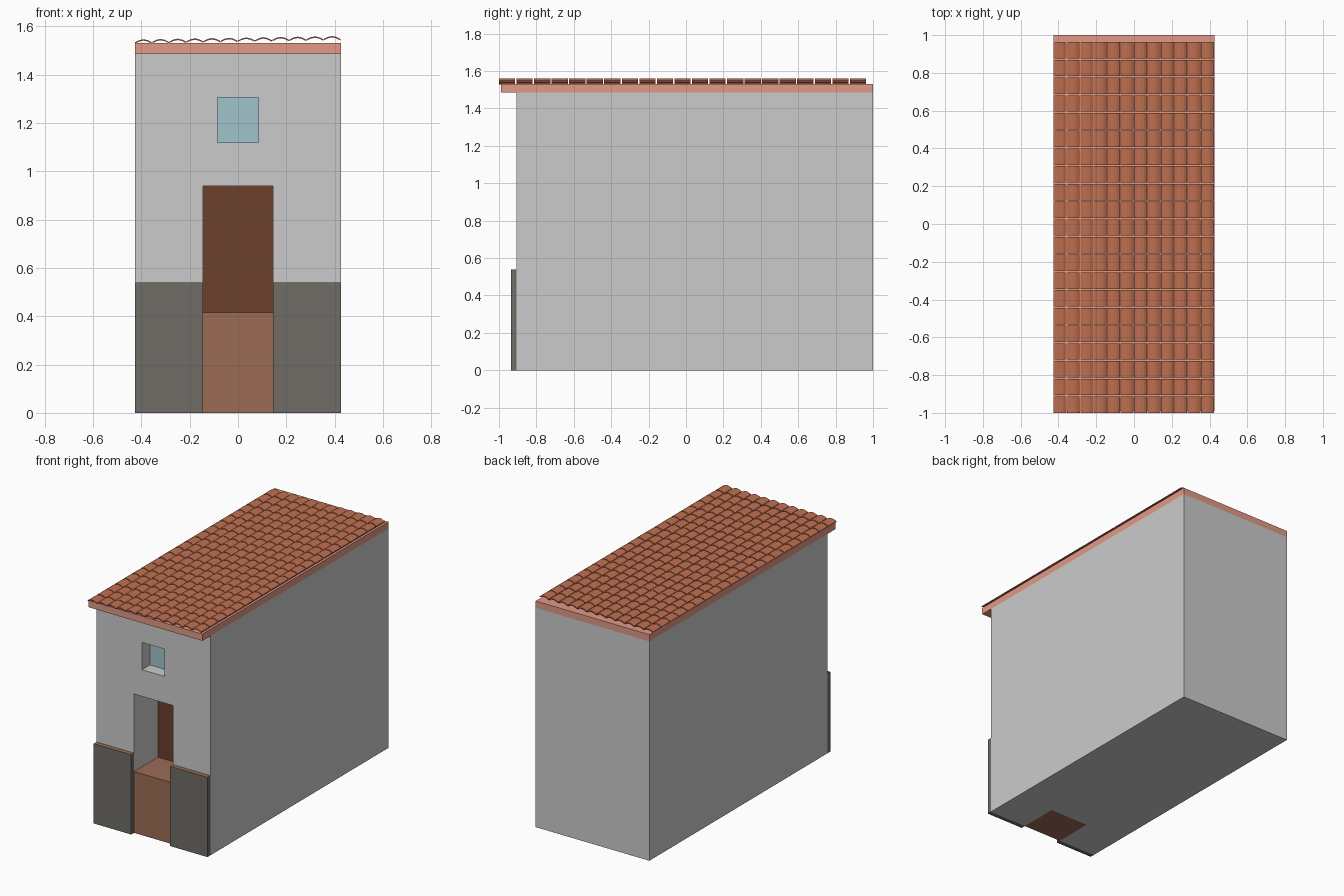
import bpy, bmesh, math

if "Cube" in bpy.data.objects:
    bpy.data.objects.remove(bpy.data.objects["Cube"])


def material(name, rgb):
    m = bpy.data.materials.new(name)
    m.diffuse_color = (*rgb, 1)
    m.use_nodes = True
    m.node_tree.nodes["Principled BSDF"].inputs["Base Color"].default_value = m.diffuse_color
    return m


def finish(name, bm, *mats):
    bmesh.ops.recalc_face_normals(bm, faces=bm.faces)
    me = bpy.data.meshes.new(name)
    bm.to_mesh(me)
    bm.free()
    for m in mats:
        me.materials.append(m)
    ob = bpy.data.objects.new(name, me)
    bpy.context.collection.objects.link(ob)
    return ob


def box(name, x, y, z, *mats):
    """Box from (min, max) ranges; a second material goes on the top face."""
    bm = bmesh.new()
    bmesh.ops.create_cube(bm, size=1)
    for v in bm.verts:
        v.co = [r[0] if c < 0 else r[1] for c, r in zip(v.co, (x, y, z))]
    bm.normal_update()
    if len(mats) > 1:
        for f in bm.faces:
            f.material_index = int(f.normal.z > 0.9)
    return finish(name, bm, *mats)


terracotta = material("terracotta", (0.52, 0.16, 0.08))
pink = material("pink_plaster", (0.75, 0.32, 0.24))
door_brown = material("door_brown", (0.15, 0.05, 0.027))
step_brown = material("step_brown", (0.33, 0.15, 0.09))
glass = material("window_blue", (0.35, 0.55, 0.6))
stone = material("dark_stone", (0.16, 0.15, 0.135))

W, FRONT = 0.426, -0.905

# Walls with recesses for the doorway and window
walls = box("walls", (-W, W), (FRONT, 1), (0, 1.485))
openings = {
    "doorway_cutter": ((-0.145, 0.145), (-1.1, -0.64), (-0.1, 0.94)),
    "window_cutter": ((-0.085, 0.085), (-1.1, -0.81), (1.12, 1.305)),
}
for name, dims in openings.items():
    cutter = box(name, *dims)
    cutter.hide_render = True
    cutter.hide_set(True)
    mod = walls.modifiers.new(name, 'BOOLEAN')
    mod.operation = 'DIFFERENCE'
    mod.solver = 'EXACT'
    mod.object = cutter

# Door, step and window pane
box("door", (-0.145, 0.145), (-0.65, -0.64), (0.415, 0.94), door_brown)
box("door_step", (-0.145, 0.145), (FRONT, -0.64), (0, 0.415), step_brown)
box("window_pane", (-0.085, 0.085), (-0.82, -0.81), (1.12, 1.305), glass)

# Stone panels either side of the doorway
for side, x in (("left", (-W, -0.145)), ("right", (0.145, W))):
    box(side + "_stone_panel", x, (-0.935, FRONT), (0, 0.54), stone, step_brown)

# Roof slab
box("roof_slab", (-W, W), (-0.99, 1), (1.485, 1.531), pink)

# Roof tiles: one arched tile repeated over the roof
COLS, ROWS, SEG = 12, 21, 4
pitch_x, pitch_y = 2 * W / COLS, 1.97 / ROWS
tile_w, tile_l, rise, thick = pitch_x * 0.97, pitch_y - 0.007, 0.012, 0.006
arc = [(tile_w * i / SEG, rise * math.sin(math.pi * i / SEG)) for i in range(SEG + 1)]
outline = [(x, z + thick) for x, z in arc] + [(x, z) for x, z in reversed(arc)]
bm = bmesh.new()
profile = bm.faces.new([bm.verts.new((x, 0, z)) for x, z in outline])
ext = bmesh.ops.extrude_face_region(bm, geom=[profile], use_keep_orig=True)
for v in ext["geom"]:
    if isinstance(v, bmesh.types.BMVert):
        v.co.y = tile_l
tiles = finish("roof_tiles", bm, terracotta)
tiles.location = (-W, -1, 1.529)
for name, count, offset in (("columns", COLS, (pitch_x, 0, 0.0012)),
                            ("rows", ROWS, (0, pitch_y, 0))):
    mod = tiles.modifiers.new(name, 'ARRAY')
    mod.count = count
    mod.use_relative_offset = False
    mod.use_constant_offset = True
    mod.constant_offset_displace = offset
